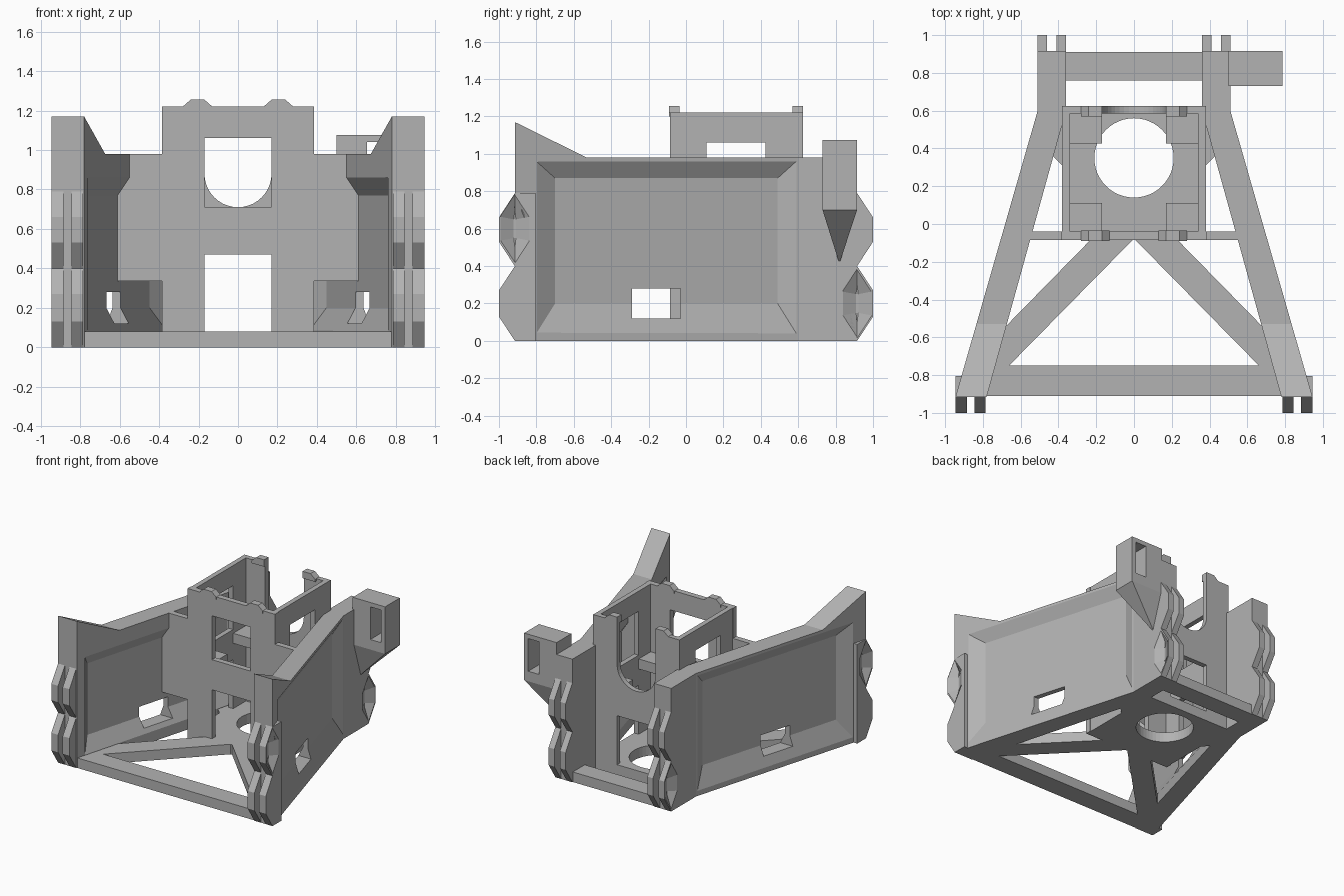
import bpy, bmesh, math

cube = bpy.data.objects.get("Cube")
if cube:
    bpy.data.objects.remove(cube, do_unlink=True)

GREY = (0.45, 0.45, 0.45, 1)
mat = bpy.data.materials.new("plain grey")
mat.use_nodes = True
mat.diffuse_color = GREY
mat.node_tree.nodes["Principled BSDF"].inputs["Base Color"].default_value = GREY


def loft(name, loop_a, loop_b, mirror=False):
    """Solid between two matching loops of 3D points."""
    bm = bmesh.new()
    a = [bm.verts.new(p) for p in loop_a]
    b = [bm.verts.new(p) for p in loop_b]
    bm.faces.new(a)
    bm.faces.new(b[::-1])
    for i in range(len(a)):
        j = (i + 1) % len(a)
        bm.faces.new((a[j], a[i], b[i], b[j]))
    bmesh.ops.recalc_face_normals(bm, faces=bm.faces)
    me = bpy.data.meshes.new(name)
    bm.to_mesh(me)
    bm.free()
    me.materials.append(mat)
    ob = bpy.data.objects.new(name, me)
    bpy.context.collection.objects.link(ob)
    if mirror:
        ob.modifiers.new("mirror", 'MIRROR').use_mirror_merge = False
    return ob


def prism(name, axis, pts, lo, hi, mirror=False):
    """Profile in the two other axes, extruded along axis."""
    def put(t):
        return [{'x': (t, p, q), 'y': (p, t, q), 'z': (p, q, t)}[axis] for p, q in pts]
    return loft(name, put(lo), put(hi), mirror)


def rect(a, b, c, d):
    return [(a, c), (b, c), (b, d), (a, d)]


def box(name, x0, x1, y0, y1, z0, z1, mirror=False):
    return prism(name, 'z', rect(x0, x1, y0, y1), z0, z1, mirror)


def cut(ob, cutter):
    """Subtract the cutter, then discard it."""
    kept = [m for m in ob.modifiers]
    for m in kept:
        m.show_viewport = False
    mod = ob.modifiers.new("cut", 'BOOLEAN')
    mod.object, mod.operation, mod.solver = cutter, 'DIFFERENCE', 'EXACT'
    deps = bpy.context.evaluated_depsgraph_get()
    deps.update()
    ob.data = bpy.data.meshes.new_from_object(ob.evaluated_get(deps))
    ob.modifiers.remove(mod)
    for m in kept:
        m.show_viewport = True
    bpy.data.objects.remove(cutter, do_unlink=True)


FLOOR = 0.08

# Floor frame: front and back bars, crossed braces, centre plate with round hole
box("front_bar", -0.82, 0.82, -0.91, -0.75, 0, FLOOR)
box("back_bar", -0.4, 0.4, 0.76, 0.91, 0, FLOOR)
plate = box("centre_plate", -0.38, 0.38, -0.08, 0.625, 0, FLOOR)


def round_hole():
    circle = [(0.21 * math.cos(t * math.tau / 48), 0.35 + 0.21 * math.sin(t * math.tau / 48))
              for t in range(48)]
    return prism("hole_cutter", 'z', circle, -0.1, 0.2)


cut(plate, round_hole())
for side, label in ((1, "left"), (-1, "right")):
    brace = [(0.77, -0.86), (0.78, -0.645), (-0.45, 0.61), (-0.45, 0.38)]
    ob = prism(label + "_brace", 'z', [(side * x, y) for x, y in brace], 0, FLOOR)
    cut(ob, round_hole())


# Side walls: splayed plan, raised front end, recessed panels on both faces
def outer(y):
    return 0.945 - 0.288 * (y + 0.91)


def inner(y):
    return 0.78 - 0.278 * (y + 0.91)


def recess(face, depth, rim, web):
    """Tapered panel cutter that follows a slanted wall face."""
    s = math.copysign(1, depth)
    k = 0.02 / abs(depth)
    big = [r + (r - w) * k for r, w in zip(rim, web)]
    loops = [[(face(y) + off, y, z) for y, z in rect(*r)]
             for r, off in ((big, -0.02 * s), (web, depth))]
    return loft("recess_cutter", *loops)


def hex_pocket(x, y, z):
    """Faceted socket in the outside of a hinge."""
    def loop(w, h, e):
        return [(y, z - h), (y + w, z - e), (y + w, z + e),
                (y, z + h), (y - w, z + e), (y - w, z - e)]
    return loft("pocket_cutter", [(x + 0.005, *p) for p in loop(0.085, 0.195, 0.065)],
                [(x - 0.04, *p) for p in loop(0.006, 0.1, 0.05)])


def pockets(ob):
    cut(ob, hex_pocket(0.945, -0.915, 0.6))
    cut(ob, hex_pocket(0.51, 0.915, 0.2))


wall = prism("side_wall", 'z', [(0.78, -0.915), (0.945, -0.915), (0.51, 0.6),
                                (0.51, 0.915), (0.36, 0.915), (0.36, 0.6)], 0, 1.17, True)
cut(wall, prism("top_cutter", 'x', [(-0.915, 1.17), (-0.53, 0.98), (1, 0.98),
                                    (1, 1.3), (-0.915, 1.3)], 0, 1.2))
cut(wall, recess(outer, -0.055, (-0.8, 0.59, 0.04, 0.96), (-0.7, 0.49, 0.2, 0.87)))
cut(wall, recess(inner, 0.06, (-0.84, 0.59, 0.085, 0.86), (-0.76, 0.5, 0.2, 0.77)))
cut(wall, box("slot_cutter", 0.4, 1, -0.29, -0.03, 0.12, 0.28))
pockets(wall)

# Hinges: pairs of wavy plates on both ends of each wall
pad = box("front_hinge_pad", 0.82, 0.945, -0.915, -0.805, 0, 0.79, True)
pockets(pad)
wave = [(0, 0), (0.085, 0.13), (0.085, 0.27), (0, 0.4), (0.085, 0.53), (0.085, 0.66), (0, 0.79)]
for label, s, x0 in (("front", -1, 0.785), ("back", 1, 0.36)):
    outline = [(s * 0.88, 0)] + [(s * (0.915 + d), z) for d, z in wave] + [(s * 0.88, 0.79)]
    for part, x in (("inner", x0), ("outer", x0 + 0.1)):
        width = 0.06 if s < 0 else 0.05
        ob = prism(f"{label}_{part}_hinge_plate", 'x', outline, x, x + width, True)
        if part == "outer":
            pockets(ob)

# Tower front: plate with side wings, window and doorway
W = 0.17
front = prism("tower_front", 'y', [(-0.385, 0), (0.385, 0), (0.385, 0.335), (0.63, 0.335),
                                   (0.63, 0.77), (0.56, 0.86), (0.56, 0.98), (0.385, 0.98),
                                   (0.385, 1.22), (-0.385, 1.22), (-0.385, 0.98), (-0.56, 0.98),
                                   (-0.56, 0.86), (-0.63, 0.77), (-0.63, 0.335), (-0.385, 0.335)],
              -0.085, -0.04)
cut(front, box("window_cutter", -W, W, -0.2, 0.1, 0.71, 1.06))
cut(front, box("door_cutter", -W, W, -0.2, 0.1, FLOOR, 0.47))

# Tower sides with window and lower opening
side_wall = box("tower_side", 0.34, 0.38, -0.06, 0.61, 0, 1.22, True)
for z0, z1 in ((0.71, 1.06), (FLOOR, 0.47)):
    cut(side_wall, box("side_cutter", 0.2, 0.5, 0.11, 0.425, z0, z1))

# Tower back with a round-bottomed slot open at the top
back = box("tower_back", -0.38, 0.38, 0.585, 0.625, 0, 1.22)
arc = [(-W * math.cos(t * math.pi / 20), 0.88 - W * math.sin(t * math.pi / 20)) for t in range(21)]
cut(back, prism("slot_cutter", 'y', arc + [(W, 1.4), (-W, 1.4)], 0.5, 0.7))
cut(back, box("door_cutter", -W, W, 0.5, 0.7, FLOOR, 0.47))

# Corner ledges inside the tower and clips on its rim
box("front_ledge", W, 0.35, -0.05, 0.11, 0.6, 0.68, True)
box("back_ledge", W, 0.35, 0.425, 0.6, 0.6, 0.68, True)
clip = [(0.13, 1.2), (0.13, 1.22), (0.17, 1.255), (0.24, 1.255), (0.28, 1.22), (0.28, 1.2)]
prism("front_clip", 'y', clip, -0.09, -0.035, True)
prism("back_clip", 'y', [(max(x, W), z) for x, z in clip[2:]] + [(W, 1.2)], 0.57, 0.625, True)

# Side pocket: slotted box on a pointed bracket
pocket = box("side_box", 0.5, 0.785, 0.73, 0.915, 0.7, 1.075)
cut(pocket, box("slot_cutter", 0.655, 0.75, 0.6, 1, 0.78, 1.04))
tip = (0.5, 0.82, 0.42)
loft("side_box_bracket", [(x, y, 0.7) for x, y in rect(0.5, 0.785, 0.73, 0.915)],
     [tuple(t + 0.002 * d for t, d in zip(tip, (x, y, 0)))
      for x, y in rect(0, 1, -1, 1)])
